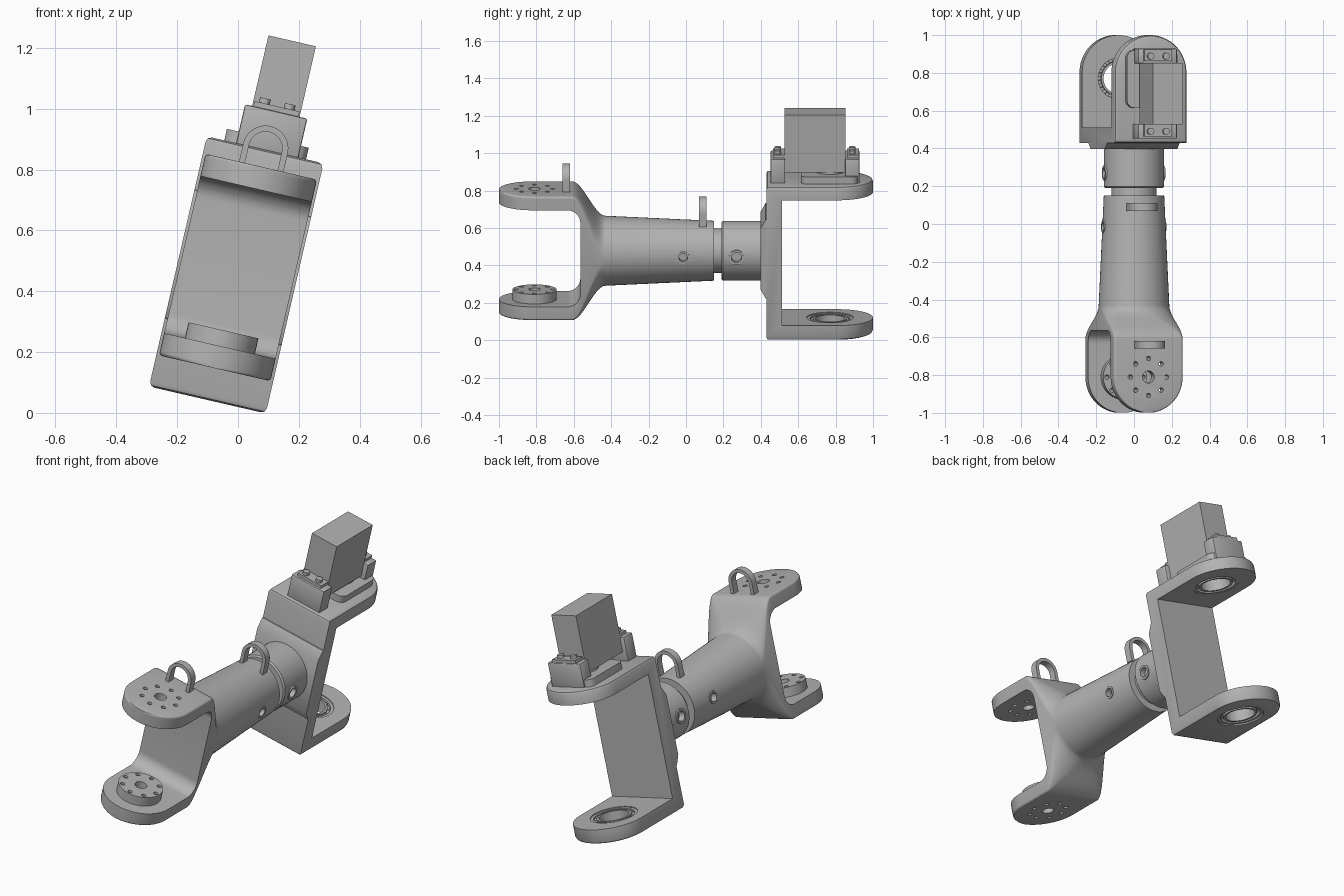
import bpy, bmesh
from math import sin, cos, pi, radians
from mathutils import Matrix, Vector

if "Cube" in bpy.data.objects:
    bpy.data.objects.remove(bpy.data.objects["Cube"])

grey = bpy.data.materials.new("machine_grey")
grey.use_nodes = True
grey.diffuse_color = (0.45, 0.45, 0.45, 1)
grey.node_tree.nodes["Principled BSDF"].inputs["Base Color"].default_value = grey.diffuse_color

# The whole assembly is built upright, then leaned sideways about its arm
LEAN = Matrix.Translation((0, 0, 0.478)) @ Matrix.Rotation(radians(13), 4, 'Y')
TURN = {'x': Matrix.Rotation(pi / 2, 4, 'Y'), 'y': Matrix.Rotation(-pi / 2, 4, 'X'),
        'z': Matrix.Identity(4)}
parts = []


def finish(bm, name, bevel_edges=None, bevel=0.0):
    bmesh.ops.recalc_face_normals(bm, faces=bm.faces)
    if bevel:
        edges = [e for e in bm.edges if bevel_edges is None or bevel_edges(e)]
        bmesh.ops.bevel(bm, geom=edges, offset=bevel, segments=2, profile=0.5, affect='EDGES')
    mesh = bpy.data.meshes.new(name)
    bm.to_mesh(mesh)
    bm.free()
    mesh.materials.append(grey)
    obj = bpy.data.objects.new(name, mesh)
    bpy.context.collection.objects.link(obj)
    parts.append(obj)
    return obj


def loft(name, rings, caps=True):
    bm = bmesh.new()
    loops = [[bm.verts.new(p) for p in ring] for ring in rings]
    n = len(loops[0])
    pairs = list(zip(loops, loops[1:])) + ([] if caps else [(loops[-1], loops[0])])
    for a, b in pairs:
        for i in range(n):
            j = (i + 1) % n
            bm.faces.new((a[i], a[j], b[j], b[i]))
    if caps:
        bm.faces.new(loops[0])
        bm.faces.new(loops[-1])
    return finish(bm, name)


def prism(name, pts, lo, hi, axis, bevel=0.0, bevel_edges=None):
    place = {'x': lambda a, b, t: (t, a, b), 'y': lambda a, b, t: (a, t, b),
             'z': lambda a, b, t: (a, b, t)}[axis]
    bm = bmesh.new()
    base = bm.faces.new([bm.verts.new(place(a, b, lo)) for a, b in pts])
    top = bmesh.ops.extrude_face_region(bm, geom=[base])["geom"]
    shift = Vector(place(0, 0, hi - lo))
    bmesh.ops.translate(bm, verts=[g for g in top if isinstance(g, bmesh.types.BMVert)], vec=shift)
    return finish(bm, name, bevel_edges, bevel)


def box(name, x0, x1, y0, y1, z0, z1, bevel=0.0):
    return prism(name, [(x0, y0), (x1, y0), (x1, y1), (x0, y1)], z0, z1, 'z', bevel)


def rods(name, items, axis):
    """Solid cylinders (centre, radius, length) sharing one axis."""
    bm = bmesh.new()
    for centre, r, length in items:
        bmesh.ops.create_cone(bm, cap_ends=True, segments=40 if r > 0.02 else 16, radius1=r,
                              radius2=r, depth=length,
                              matrix=Matrix.Translation(centre) @ TURN[axis])
    return finish(bm, name)


def lathe_ring(name, section, centre, axis, n=48):
    """Closed (radius, height) section spun around an axis."""
    m = Matrix.Translation(centre) @ TURN[axis]
    return loft(name, [[m @ Vector((r * cos(2 * pi * k / n), r * sin(2 * pi * k / n), h))
                        for r, h in section] for k in range(n)], caps=False)


def cut(target, *cutters, keep=False):
    for c in cutters:
        c.hide_render = True
        mod = target.modifiers.new("cut", 'BOOLEAN')
        mod.object, mod.operation, mod.solver = c, 'DIFFERENCE', 'EXACT'
    bpy.context.view_layer.update()
    graph = bpy.context.evaluated_depsgraph_get()
    mesh = bpy.data.meshes.new_from_object(target.evaluated_get(graph))
    target.modifiers.clear()
    target.data = mesh
    if not keep:
        for c in cutters:
            parts.remove(c)
            bpy.data.objects.remove(c)


def rounded(y, w, h, r, seg=12):
    """Rounded rectangle across the arm at depth y."""
    r = min(r, w, h)
    pts = []
    for q, (sx, sz) in enumerate([(1, 1), (-1, 1), (-1, -1), (1, -1)]):
        for k in range(seg + 1):
            a = pi / 2 * (q + k / (seg + 1))
            pts.append((sx * (w - r) + r * cos(a), y, sz * (h - r) + r * sin(a)))
    return pts


def arc(cx, cy, r, a0, a1, n=24):
    return [(cx + r * cos(radians(a0 + (a1 - a0) * k / n)),
             cy + r * sin(radians(a0 + (a1 - a0) * k / n))) for k in range(n + 1)]


# Front fork blending into the tapered arm
W, H, R = 0.188, 0.34, 0.187
rings = []
for k in range(1, 17):
    a = pi / 2 * k / 16
    rings.append(rounded(-0.812 - W * cos(a), W * sin(a), H, 0.012))
for k in range(21):
    t = k / 20
    s = t * t * (3 - 2 * t)
    rings.append(rounded(-0.61 + 0.18 * t, W + (R - W) * s, H + (R - H) * s, 0.012 + (R - 0.012) * s))
rings.append(rounded(0.15, 0.16, 0.16, 0.16))
arm = loft("arm_and_front_fork", rings)
gap = [(-1.2, -0.265)] + arc(-0.635, -0.195, 0.07, -90, 0, 10) + \
      arc(-0.635, 0.195, 0.07, 0, 90, 10) + [(-1.2, 0.265)]
cut(arm, prism("fork_gap", gap, -0.4, 0.4, 'x'))

# Round coupling with its bolt holes and the mounting disc on the lower fork plate
disc = rods("fork_disc", [((0, -0.81, -0.24), 0.118, 0.056)], 'z')
holes = [((0, -0.81, 0), 0.032, 1)]
for k in range(8):
    a = pi / 4 * k
    holes.append(((0.098 * cos(a), -0.81 + 0.098 * sin(a), 0), 0.012, 1))
drill = rods("fork_drill", holes, 'z')
cut(arm, drill, keep=True)
cut(disc, drill)

# Neck and collar
rods("neck", [((0, 0.17, 0), 0.12, 0.08)], 'y')
collar = loft("collar", [rounded(y, r, r, r) for y, r in
                         [(0.19, 0.152), (0.198, 0.16), (0.42, 0.16)]])

# Side bolt sockets on arm and collar, both sides
for target, y, surf, r in [(arm, -0.015, 0.166, 0.034), (collar, 0.27, 0.16, 0.04)]:
    cut(target, rods("socket_cut", [((s * 0.2, y, 0), r, 0.14) for s in (-1, 1)], 'x'))
    for s, side in ((-1, "right"), (1, "left")):
        sec = [(r * 0.68, -0.02), (r, -0.02), (r, 0.018), (r * 0.68, 0.018)]
        lathe_ring("bolt_socket_" + side, sec, (s * (surf - 0.015), y, 0), 'x', 32)

# Rear bracket: rounded slab hollowed to a web and two plates
B = 0.197
plan = [(-B, 0.43), (B, 0.43)] + arc(0, 0.803, B, 0, 180, 36)
rim = lambda e: abs(e.verts[0].co.z - e.verts[1].co.z) < 0.01
bracket = prism("rear_bracket", plan, -0.447, 0.397, 'z', 0.018, rim)
cut(bracket, box("bracket_gap", -0.5, 0.5, 0.512, 1.5, -0.366, 0.322))
cut(bracket, rods("bearing_bores", [((0, 0.77, z), 0.125, 0.3) for z in (-0.42, 0.36)], 'z'))

# Raised pad on the web behind the collar
pad = [(0.44, -0.22), (0.425, -0.215), (0.397, -0.165), (0.397, 0.165), (0.425, 0.215), (0.44, 0.22)]
prism("web_pad", pad, -B, B, 'x')

# Bearings with a grooved race
for name, z in (("lower_bearing", -0.405), ("upper_bearing", 0.358)):
    h = 0.034
    sec = [(0.08, -h), (0.092, -h), (0.092, -h / 2), (0.108, -h / 2), (0.108, -h), (0.126, -h),
           (0.126, h), (0.108, h), (0.108, h / 2), (0.092, h / 2), (0.092, h), (0.08, h)]
    lathe_ring(name, sec, (0, 0.77, z), 'z')
    balls = bmesh.new()
    for k in range(16):
        a = pi / 8 * k
        bmesh.ops.create_icosphere(balls, subdivisions=2, radius=0.011, matrix=Matrix.Translation(
            (0.1 * cos(a), 0.77 + 0.1 * sin(a), z + 0.019)))
    finish(balls, name + "_balls")

# Motor on the top plate: base pad, output boss, posts, body, ears and screws
base = arc(0.098, 0.88, 0.04, 0, 90, 8) + arc(-0.098, 0.88, 0.04, 90, 180, 8) + \
       arc(-0.098, 0.655, 0.04, 180, 270, 8) + arc(0.098, 0.655, 0.04, 270, 360, 8)
prism("motor_base", base, 0.385, 0.436, 'z')
rods("motor_boss", [((0.006, 0.77, 0.44), 0.075, 0.05)], 'z')
box("motor_body", -0.074, 0.086, 0.526, 0.852, 0.448, 0.766)
for name, y0, y1 in (("front", 0.452, 0.53), ("back", 0.85, 0.928)):
    box(name + "_motor_post", -0.098, 0.112, y0, y1, 0.38, 0.528, 0.006)
    box(name + "_motor_ear", -0.07, 0.082, y0 + 0.012, y1 - 0.004, 0.525, 0.545)
    rods(name + "_motor_screws", [((x, (y0 + y1) / 2, 0.55), 0.018, 0.024)
                                  for x in (-0.037, 0.047)], 'z')

# Cable loops on the fork and the arm
for name, y, z in (("fork_loop", -0.64, 0.33), ("arm_loop", 0.09, 0.148)):
    outer = [(0.075, z)] + arc(0, z + 0.072, 0.075, 0, 180) + [(-0.075, z)]
    inner = [(-0.055, z)] + arc(0, z + 0.072, 0.055, 180, 0) + [(0.055, z)]
    prism(name, outer + inner, y - 0.02, y + 0.02, 'y')

# Lean the assembly and shade it
bpy.ops.object.select_all(action='DESELECT')
for obj in parts:
    obj.matrix_world = LEAN
    obj.select_set(True)
bpy.context.view_layer.objects.active = parts[0]
bpy.ops.object.shade_smooth_by_angle(angle=radians(30))
